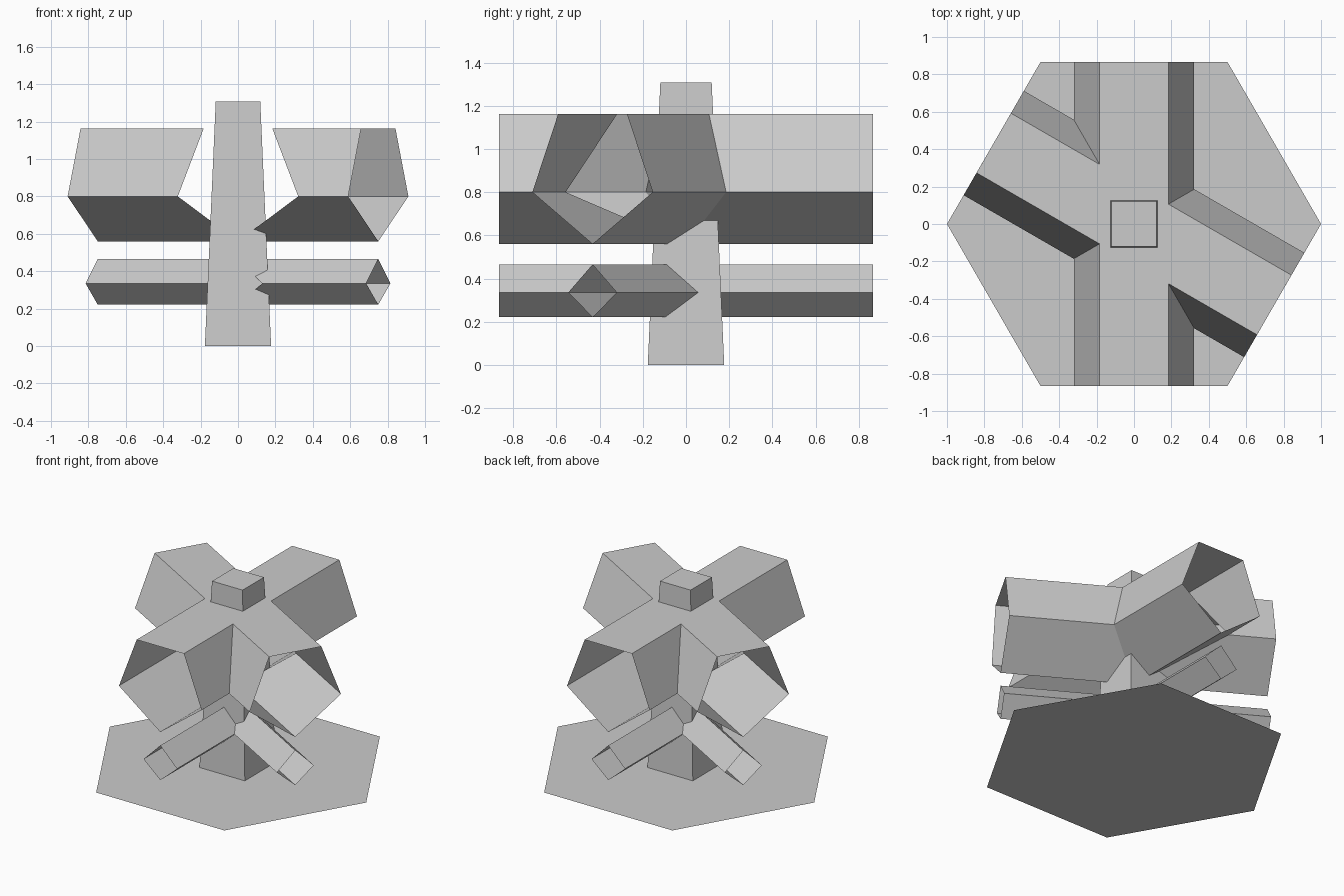
import bpy, bmesh
from math import radians, sin, cos, tan, pi
from mathutils import Vector

cube = bpy.data.objects.get("Cube")
if cube:
    bpy.data.objects.remove(cube, do_unlink=True)

GREY = (0.6, 0.6, 0.6, 1)
mat = bpy.data.materials.new("plain grey")
mat.use_nodes = True
mat.diffuse_color = GREY
mat.node_tree.nodes["Principled BSDF"].inputs["Base Color"].default_value = GREY

ARMS = [90, 150, 270, 330]   # arm directions in degrees
REACH = 0.866                # distance from centre to the open arm ends


def add_object(name, bm):
    mesh = bpy.data.meshes.new(name)
    bm.to_mesh(mesh)
    bm.free()
    mesh.materials.append(mat)
    obj = bpy.data.objects.new(name, mesh)
    bpy.context.collection.objects.link(obj)
    return obj


def crossing_tubes(name, profile):
    """Open tubes with one cross-section, mitred together at the centre."""
    bm = bmesh.new()
    for i, angle in enumerate(ARMS):
        a = radians(angle)
        along = Vector((cos(a), sin(a), 0))
        side = Vector((-sin(a), cos(a), 0))
        gap_left = radians((ARMS[(i + 1) % len(ARMS)] - angle) % 360)
        gap_right = radians((angle - ARMS[i - 1]) % 360)
        inner, outer = [], []
        for s, z in profile:
            gap = gap_left if s > 0 else gap_right
            base = side * s + Vector((0, 0, z))
            inner.append(bm.verts.new(base + along * (abs(s) / tan(gap / 2))))
            outer.append(bm.verts.new(base + along * REACH))
        for j in range(len(profile)):
            k = (j + 1) % len(profile)
            bm.faces.new((inner[j], inner[k], outer[k], outer[j]))
    bmesh.ops.remove_doubles(bm, verts=bm.verts, dist=0.0005)
    # Join coplanar faces across the flat top
    bmesh.ops.dissolve_limit(bm, angle_limit=0.01, verts=bm.verts, edges=bm.edges)
    return add_object(name, bm)


# Flat hexagonal ground plate
bm = bmesh.new()
bm.faces.new([bm.verts.new((cos(k * pi / 3), sin(k * pi / 3), 0)) for k in range(6)])
add_object("hexagon_base", bm)

# Tapered square trunk, open underneath
bm = bmesh.new()
rings = [[bm.verts.new((x * h, y * h, z)) for x, y in ((-1, -1), (1, -1), (1, 1), (-1, 1))]
         for h, z in ((0.177, 0), (0.119, 1.307))]
low, high = rings
for j in range(4):
    k = (j + 1) % 4
    bm.faces.new((low[j], low[k], high[k], high[j]))
bm.faces.new(high)
add_object("trunk", bm)

# Large five-sided upper arms (top centre point lets the flat top meet in the middle)
crossing_tubes("upper_arms", [(0, 0.56), (0.322, 0.8), (0.184, 1.162),
                              (0, 1.162), (-0.184, 1.162), (-0.322, 0.8)])

# Slim four-sided lower arms
crossing_tubes("lower_arms", [(0, 0.221), (0.13, 0.335), (0, 0.465), (-0.13, 0.335)])
